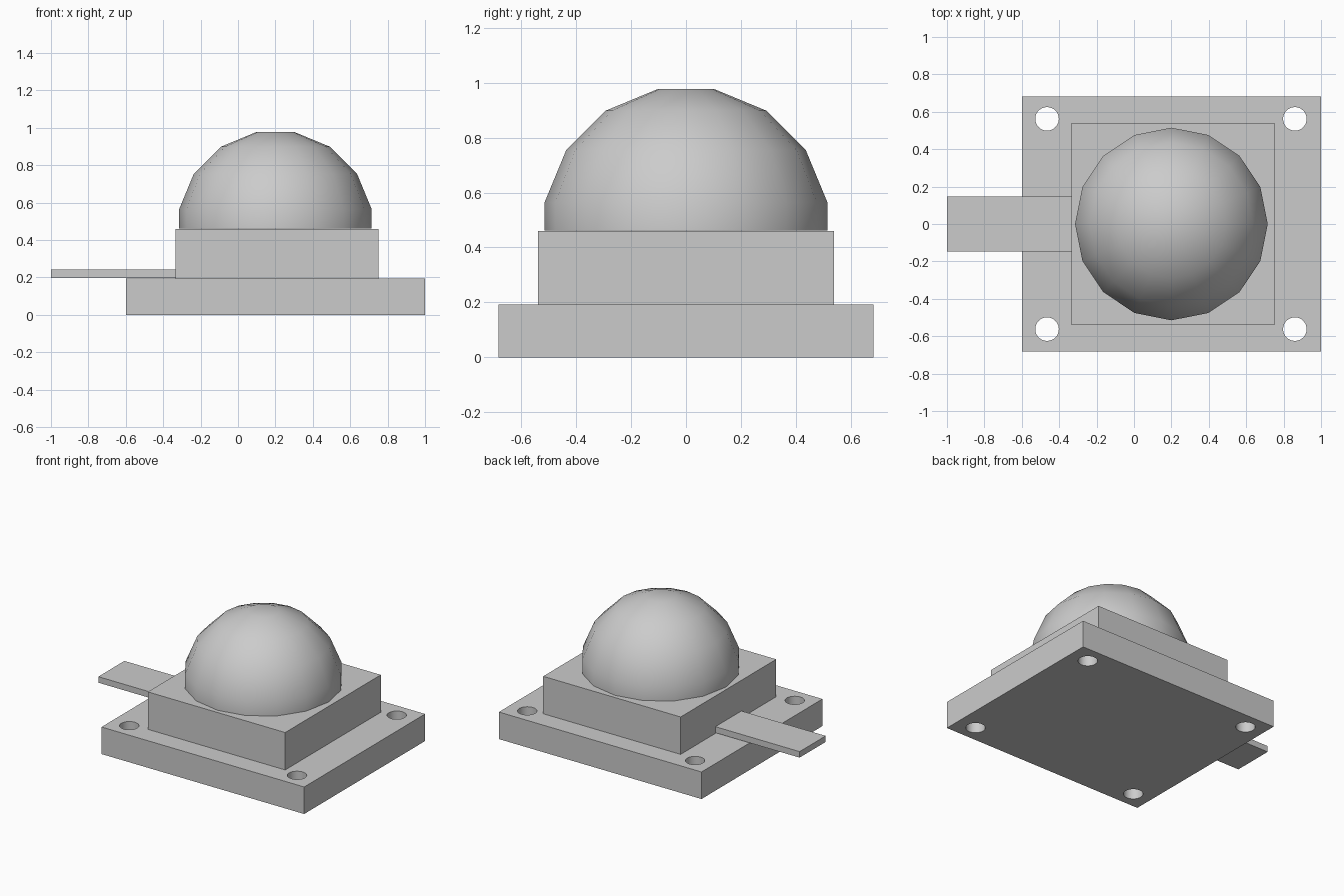
import bpy
import bmesh
from math import radians, sin, cos

if "Cube" in bpy.data.objects:
    bpy.data.objects.remove(bpy.data.objects["Cube"], do_unlink=True)

GREY = (0.6, 0.6, 0.6, 1)
grey = bpy.data.materials.new("light_grey")
grey.use_nodes = True
grey.diffuse_color = GREY
grey.node_tree.nodes["Principled BSDF"].inputs["Base Color"].default_value = GREY


def finish(name, bm):
    bmesh.ops.recalc_face_normals(bm, faces=bm.faces)
    mesh = bpy.data.meshes.new(name)
    bm.to_mesh(mesh)
    bm.free()
    mesh.materials.append(grey)
    obj = bpy.data.objects.new(name, mesh)
    bpy.context.collection.objects.link(obj)
    return obj


def box(name, low, high):
    bm = bmesh.new()
    bmesh.ops.create_cube(bm, size=1)
    for v in bm.verts:
        v.co = [(a + b) / 2 + c * (b - a) for a, b, c in zip(low, high, v.co)]
    return finish(name, bm)


def smooth(obj, angle):
    bpy.ops.object.select_all(action="DESELECT")
    obj.select_set(True)
    bpy.context.view_layer.objects.active = obj
    bpy.ops.object.shade_smooth_by_angle(angle=radians(angle))


# Stepped housing and the flat side tab
base = box("base_plate", (-0.6, -0.682, 0), (1, 0.682, 0.193))
box("body_block", (-0.335, -0.539, 0.193), (0.75, 0.539, 0.46))
box("side_tab", (-1, -0.147, 0.198), (-0.335, 0.147, 0.241))

# Four mounting holes through the base plate
bm = bmesh.new()
for x in (-0.465, 0.86):
    for y in (-0.562, 0.562):
        made = bmesh.ops.create_cone(bm, cap_ends=True, segments=32,
                                     radius1=0.063, radius2=0.063, depth=1)
        bmesh.ops.translate(bm, verts=made["verts"], vec=(x, y, 0))
cutter = finish("hole_cutter", bm)
cut = base.modifiers.new("holes", "BOOLEAN")
cut.operation = "DIFFERENCE"
cut.solver = "EXACT"
cut.object = cutter
bpy.context.view_layer.objects.active = base
bpy.ops.object.modifier_apply(modifier="holes")
bpy.data.objects.remove(cutter, do_unlink=True)
smooth(base, 30)

# Faceted dome: rings of a sphere with a short straight skirt and a flat top
SIDES = 16
RADIUS = 0.525
CENTRE_X, CENTRE_Z = 0.2, 0.462
profile = [(RADIUS * cos(radians(11.25)), 0)]
for ring in range(4):
    a = radians(11.25 + 22.5 * ring)
    profile.append((RADIUS * cos(a), RADIUS * sin(a)))
bm = bmesh.new()
rings = []
for r, z in profile:
    rings.append([bm.verts.new((CENTRE_X + r * cos(radians(360 * i / SIDES)),
                                r * sin(radians(360 * i / SIDES)),
                                CENTRE_Z + z)) for i in range(SIDES)])
for lower, upper in zip(rings, rings[1:]):
    for i in range(SIDES):
        j = (i + 1) % SIDES
        bm.faces.new((lower[i], lower[j], upper[j], upper[i]))
bm.faces.new(rings[0])
bm.faces.new(rings[-1])
dome = finish("dome", bm)
smooth(dome, 40)
